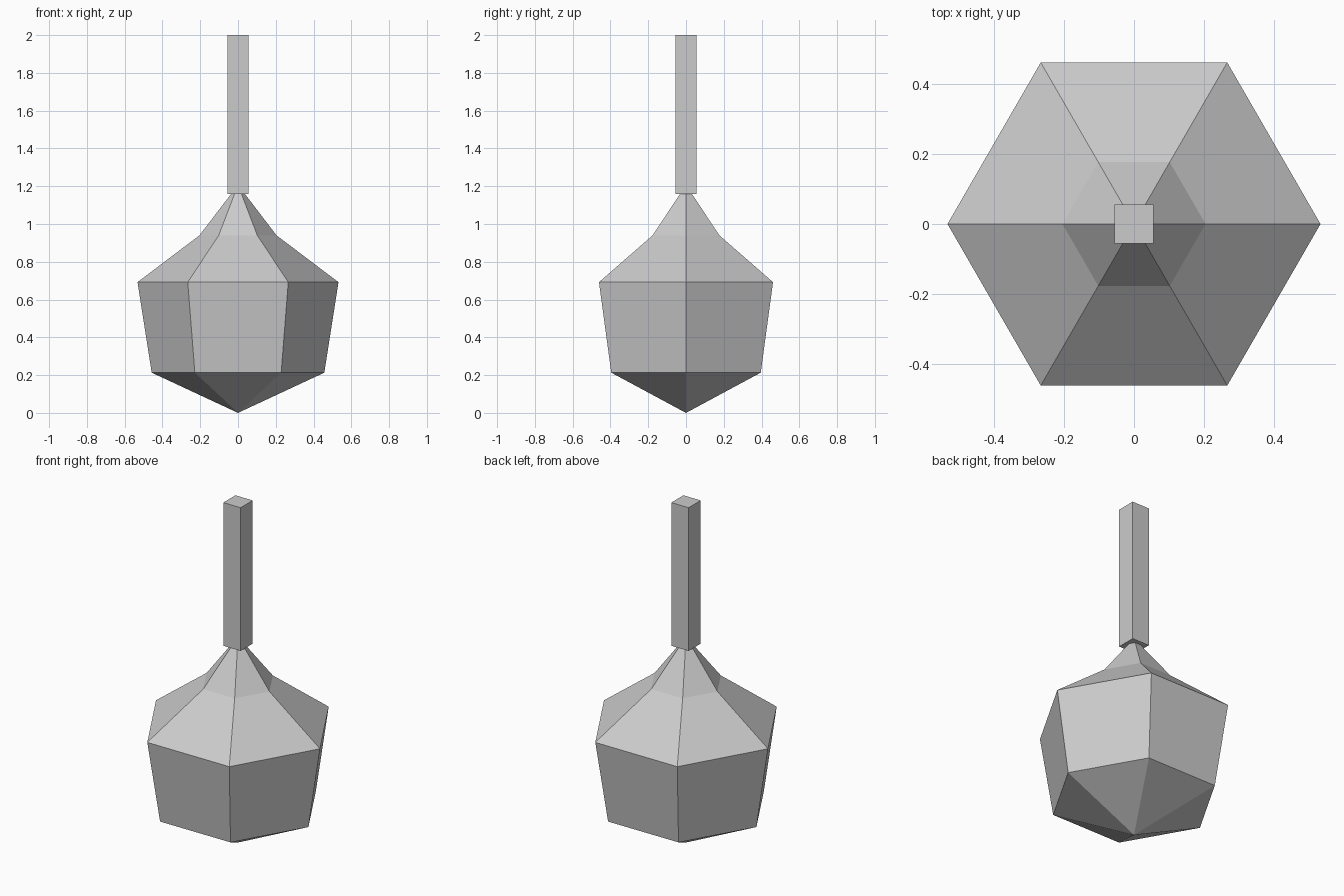
import bpy, bmesh, math

if "Cube" in bpy.data.objects:
    bpy.data.objects.remove(bpy.data.objects["Cube"])

grey = bpy.data.materials.new("plain grey")
grey.diffuse_color = (0.6, 0.6, 0.6, 1)
grey.use_nodes = True
grey.node_tree.nodes["Principled BSDF"].inputs["Base Color"].default_value = grey.diffuse_color


def finish(bm, name):
    bmesh.ops.recalc_face_normals(bm, faces=bm.faces)
    mesh = bpy.data.meshes.new(name)
    bm.to_mesh(mesh)
    bm.free()
    mesh.materials.append(grey)
    obj = bpy.data.objects.new(name, mesh)
    bpy.context.collection.objects.link(obj)
    return obj


# Six-sided bulb: rings of (radius, height) closed by a point at each end
SIDES = 6
rings = [(0.457, 0.213), (0.532, 0.692), (0.204, 0.94)]
bm = bmesh.new()
bottom = bm.verts.new((0, 0, 0.005))
tip = bm.verts.new((0, 0, 1.207))
loops = []
for radius, z in rings:
    loops.append([bm.verts.new((radius * math.cos(math.tau * i / SIDES),
                                radius * math.sin(math.tau * i / SIDES), z))
                  for i in range(SIDES)])
for i in range(SIDES):
    j = (i + 1) % SIDES
    bm.faces.new((bottom, loops[0][j], loops[0][i]))
    for low, high in zip(loops, loops[1:]):
        bm.faces.new((low[i], low[j], high[j], high[i]))
    bm.faces.new((loops[-1][i], loops[-1][j], tip))
bmesh.ops.translate(bm, verts=[bottom], vec=(0, 0, -0.005))
finish(bm, "bulb")

# Square handle standing on the tip of the bulb
HANDLE_LOW, HANDLE_HIGH, WIDTH = 1.16, 2.0, 0.112
bm = bmesh.new()
bmesh.ops.create_cube(bm, size=1)
bmesh.ops.scale(bm, verts=bm.verts, vec=(WIDTH, WIDTH, HANDLE_HIGH - HANDLE_LOW))
bmesh.ops.translate(bm, verts=bm.verts, vec=(0, 0, (HANDLE_LOW + HANDLE_HIGH) / 2))
finish(bm, "handle")
